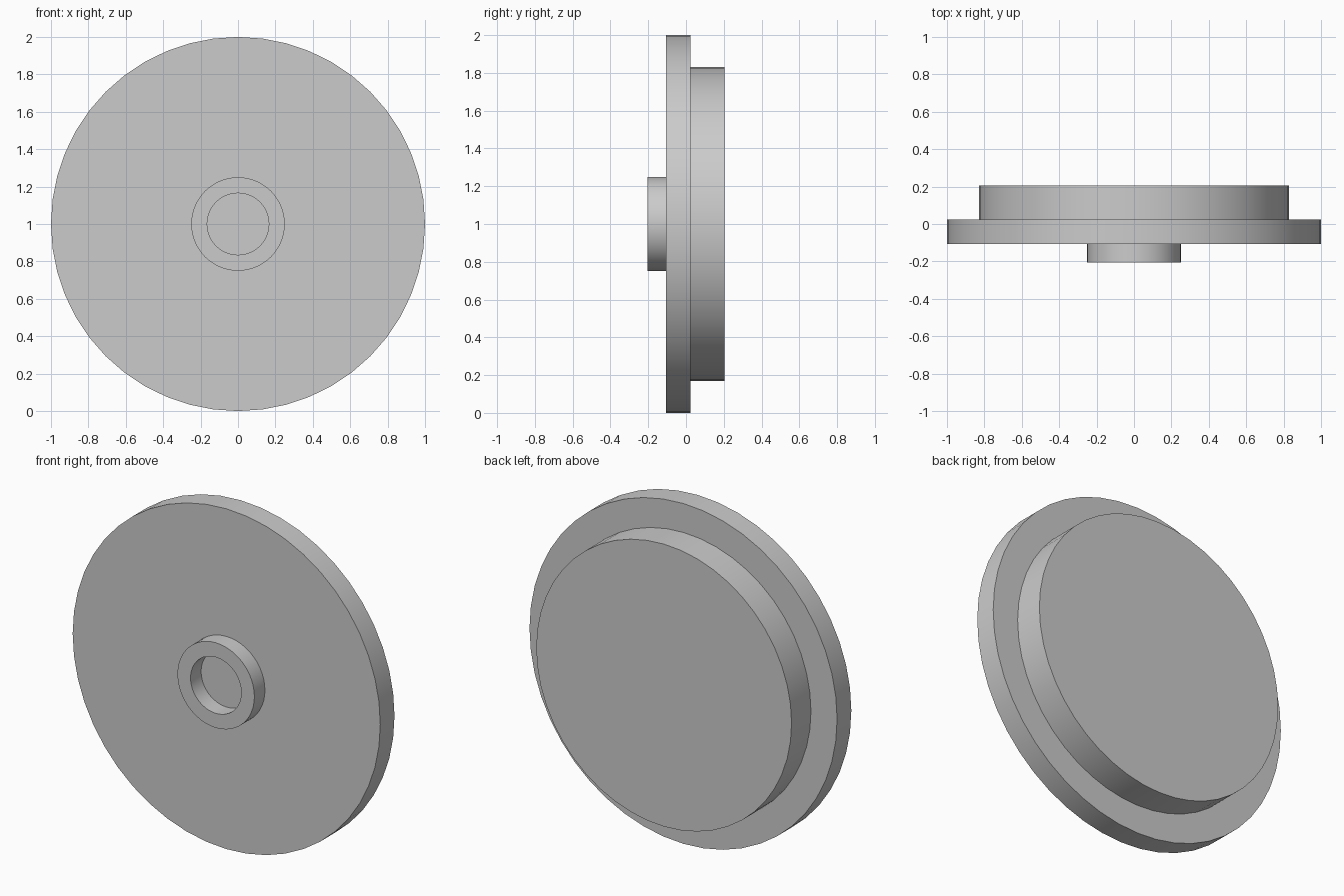
import bpy, bmesh, math

SEGMENTS = 48
CENTRE_Z = 1.0

if "Cube" in bpy.data.objects:
    bpy.data.objects.remove(bpy.data.objects["Cube"], do_unlink=True)

# One plain grey for the whole piece
grey = bpy.data.materials.new("plain grey")
grey.use_nodes = True
colour = (0.6, 0.6, 0.6, 1)
grey.diffuse_color = colour
grey.node_tree.nodes["Principled BSDF"].inputs["Base Color"].default_value = colour


def turned_solid(name, profile):
    """Turn (radius, y) points around the y axis, with a flat cap at each end."""
    bm = bmesh.new()
    rings = []
    for radius, y in profile:
        angles = [2 * math.pi * i / SEGMENTS for i in range(SEGMENTS)]
        rings.append([bm.verts.new((radius * math.cos(a), y, CENTRE_Z + radius * math.sin(a)))
                      for a in angles])
    for a, b in zip(rings, rings[1:]):
        for i in range(SEGMENTS):
            j = (i + 1) % SEGMENTS
            bm.faces.new((a[i], a[j], b[j], b[i]))
    bm.faces.new(rings[0])
    bm.faces.new(rings[-1])
    bmesh.ops.recalc_face_normals(bm, faces=bm.faces)
    mesh = bpy.data.meshes.new(name)
    bm.to_mesh(mesh)
    bm.free()
    mesh.materials.append(grey)
    obj = bpy.data.objects.new(name, mesh)
    bpy.context.collection.objects.link(obj)
    bpy.ops.object.select_all(action="DESELECT")
    obj.select_set(True)
    bpy.context.view_layer.objects.active = obj
    bpy.ops.object.shade_smooth_by_angle(angle=math.radians(30))
    return obj


# Recessed front hub, wide flange and rear plug in one turned piece
turned_solid("stepped_disc", [
    (0.165, -0.107), (0.165, -0.205), (0.25, -0.205), (0.25, -0.107),
    (1.0, -0.107), (1.0, 0.025), (0.83, 0.025), (0.83, 0.205),
])
